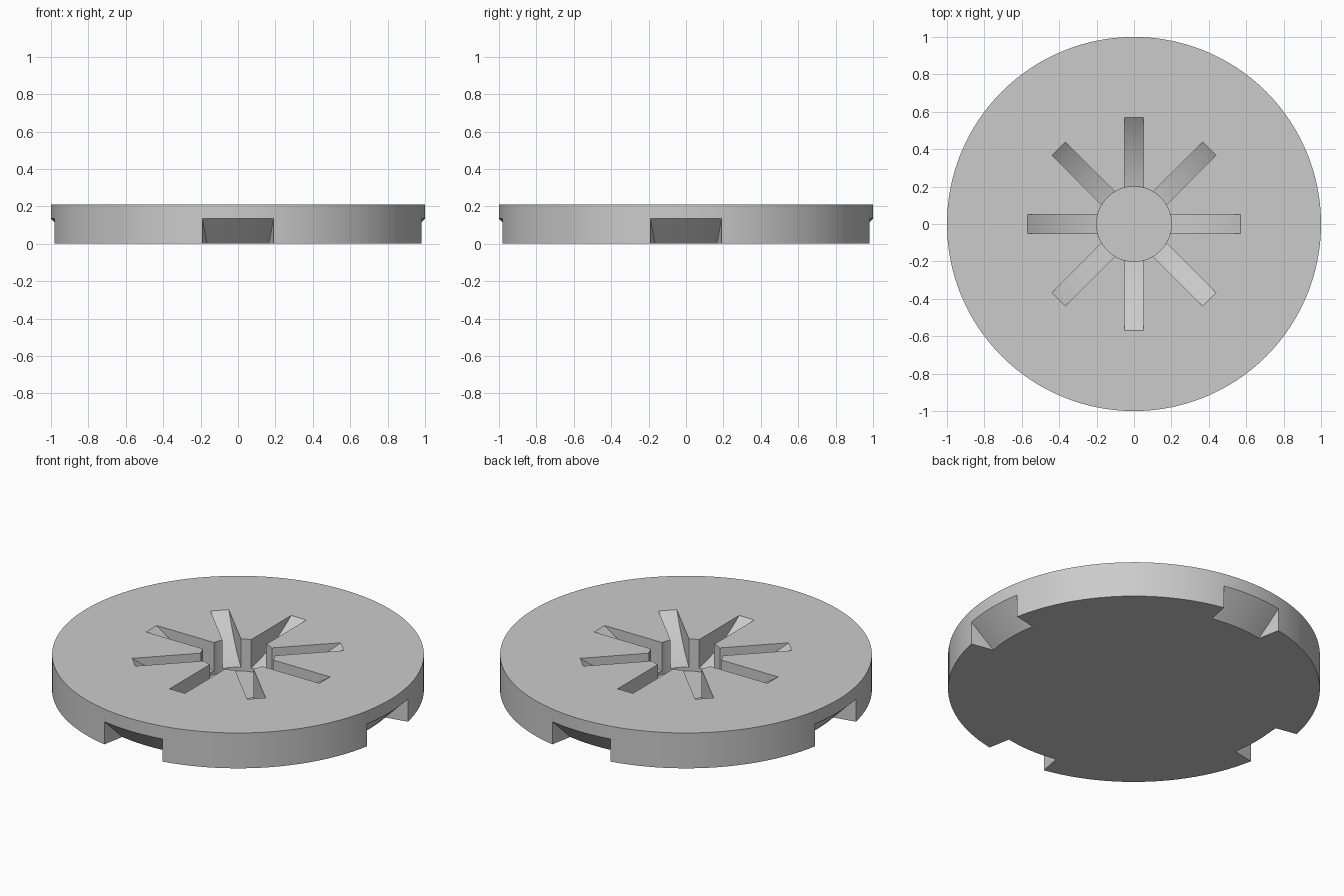
import bpy, bmesh
from math import pi, sin, cos, radians

if "Cube" in bpy.data.objects:
    bpy.data.objects.remove(bpy.data.objects["Cube"], do_unlink=True)

HEIGHT = 0.21
HUB_FLOOR = 0.019
SLOT_RADIUS = 0.95
SLOT_WIDTH = 0.1
NOTCH_HALF_ANGLE = radians(11)

grey = bpy.data.materials.new("plain grey")
grey.use_nodes = True
grey.diffuse_color = (0.6, 0.6, 0.6, 1)
grey.node_tree.nodes["Principled BSDF"].inputs["Base Color"].default_value = (0.6, 0.6, 0.6, 1)


def cylinder(name, radius, depth, z, sides, rotation=(0, 0, 0)):
    bpy.ops.mesh.primitive_cylinder_add(vertices=sides, radius=radius, depth=depth,
                                        location=(0, 0, z), rotation=rotation)
    obj = bpy.context.object
    obj.name = name
    return obj


def swept_wedge(name, profile, middle, half_angle, steps=12):
    """Sweep an (r, z) profile around the z axis and close both ends."""
    bm = bmesh.new()
    rings = []
    for i in range(steps + 1):
        a = middle + half_angle * (2 * i / steps - 1)
        rings.append([bm.verts.new((r * cos(a), r * sin(a), z)) for r, z in profile])
    n = len(profile)
    for p, q in zip(rings, rings[1:]):
        for k in range(n):
            j = (k + 1) % n
            bm.faces.new((p[k], p[j], q[j], q[k]))
    bm.faces.new(rings[0])
    bm.faces.new(rings[-1])
    bmesh.ops.recalc_face_normals(bm, faces=bm.faces)
    mesh = bpy.data.meshes.new(name)
    bm.to_mesh(mesh)
    bm.free()
    obj = bpy.data.objects.new(name, mesh)
    bpy.context.collection.objects.link(obj)
    return obj


# Main disc
disc = cylinder("slotted_disc", 1, HEIGHT, HEIGHT / 2, 128)
disc.data.materials.append(grey)

# Central round pocket
cutters = [cylinder("hub_cutter", 0.2, 1, HUB_FLOOR + 0.5, 64)]

# Four crossing slots with arched floors, giving eight spokes
for i in range(4):
    cutters.append(cylinder("slot_cutter", SLOT_RADIUS, SLOT_WIDTH, SLOT_RADIUS + 0.02, 192,
                            (pi / 2, 0, i * pi / 4)))

# Four bevelled notches under the rim
notch_profile = [(0.845, -0.02), (1.1, -0.02), (1.1, 0.235)]
for i in range(4):
    cutters.append(swept_wedge("notch_cutter", notch_profile, i * pi / 2, NOTCH_HALF_ANGLE))

# Cut everything out, then drop the cutters
bpy.ops.object.select_all(action='DESELECT')
disc.select_set(True)
bpy.context.view_layer.objects.active = disc
for cutter in cutters:
    cutter.hide_render = True
    mod = disc.modifiers.new("cut", 'BOOLEAN')
    mod.operation = 'DIFFERENCE'
    mod.solver = 'EXACT'
    mod.object = cutter
    bpy.ops.object.modifier_apply(modifier=mod.name)
    bpy.data.objects.remove(cutter, do_unlink=True)

bpy.ops.object.shade_smooth_by_angle(angle=radians(25))
